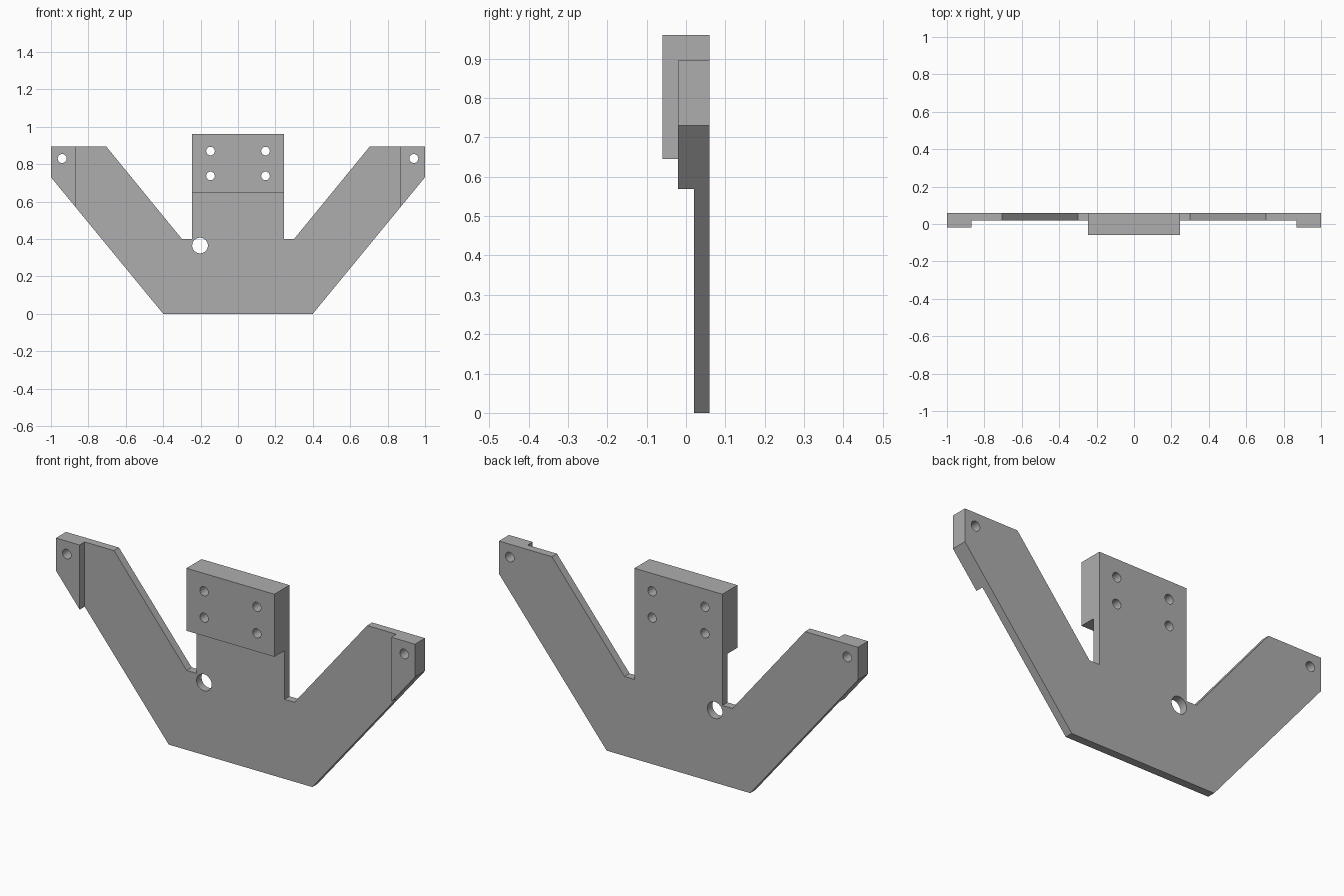
import bpy
import bmesh
import math

old = bpy.data.objects.get("Cube")
if old:
    bpy.data.objects.remove(old, do_unlink=True)

grey = bpy.data.materials.new("plain grey")
grey.use_nodes = True
colour = (0.42, 0.42, 0.42, 1)
grey.diffuse_color = colour
grey.node_tree.nodes["Principled BSDF"].inputs["Base Color"].default_value = colour


def prism(name, outline, y0, y1):
    """Extrude an x-z outline from y0 to y1."""
    bm = bmesh.new()
    face = bm.faces.new([bm.verts.new((x, y0, z)) for x, z in outline])
    new = bmesh.ops.extrude_face_region(bm, geom=[face])["geom"]
    bmesh.ops.translate(bm, vec=(0, y1 - y0, 0),
                        verts=[v for v in new if isinstance(v, bmesh.types.BMVert)])
    bmesh.ops.recalc_face_normals(bm, faces=bm.faces)
    mesh = bpy.data.meshes.new(name)
    bm.to_mesh(mesh)
    bm.free()
    mesh.materials.append(grey)
    obj = bpy.data.objects.new(name, mesh)
    bpy.context.collection.objects.link(obj)
    return obj


def mirrored(half):
    return half + [(-x, z) for x, z in reversed(half)]


def circle(x, z, r, n=32):
    return [(x + r * math.cos(math.tau * i / n), z + r * math.sin(math.tau * i / n))
            for i in range(n)]


# Full-depth Y-shaped body: base, slanted arms and central neck
bracket = prism("bracket", mirrored([
    (0.40, 0), (1, 0.73), (1, 0.895), (0.705, 0.895),
    (0.30, 0.40), (0.245, 0.40), (0.245, 0.96)]), -0.06, 0.06)

# Front recess that leaves the thin plate behind the mounting block
cutters = [prism("plate_recess", mirrored([
    (0.868, -0.2), (0.868, 1.2), (0.35, 1.2), (0.35, 0.645)]), -0.5, 0.02)]

# Shallower recess in front of each arm-end pad
for side in (-1, 1):
    cutters.append(prism("pad_recess", [
        (side * x, z) for x, z in ((0.8, -0.3), (1.2, -0.3), (1.2, 1.3), (0.8, 1.3))],
        -0.6, -0.02))

# Bolt holes in the block and pads, plus the larger cable hole
holes = [(s * 0.147, z, 0.023) for s in (-1, 1) for z in (0.737, 0.87)]
holes += [(s * 0.94, 0.83, 0.024) for s in (-1, 1)]
holes.append((-0.203, 0.365, 0.042))
cutters += [prism("hole_cutter", circle(*h), -0.4, 0.4) for h in holes]

for cutter in cutters:
    cutter.hide_render = True
    mod = bracket.modifiers.new(cutter.name, "BOOLEAN")
    mod.operation = "DIFFERENCE"
    mod.solver = "EXACT"
    mod.object = cutter

# Bake the cuts and discard the cutters
depsgraph = bpy.context.evaluated_depsgraph_get()
baked = bpy.data.meshes.new_from_object(bracket.evaluated_get(depsgraph))
bracket.modifiers.clear()
bracket.data = baked
for cutter in cutters:
    bpy.data.objects.remove(cutter, do_unlink=True)

# Smooth hole walls, crisp edges elsewhere
bpy.ops.object.select_all(action="DESELECT")
bracket.select_set(True)
bpy.context.view_layer.objects.active = bracket
bpy.ops.object.shade_smooth_by_angle(angle=math.radians(30))
